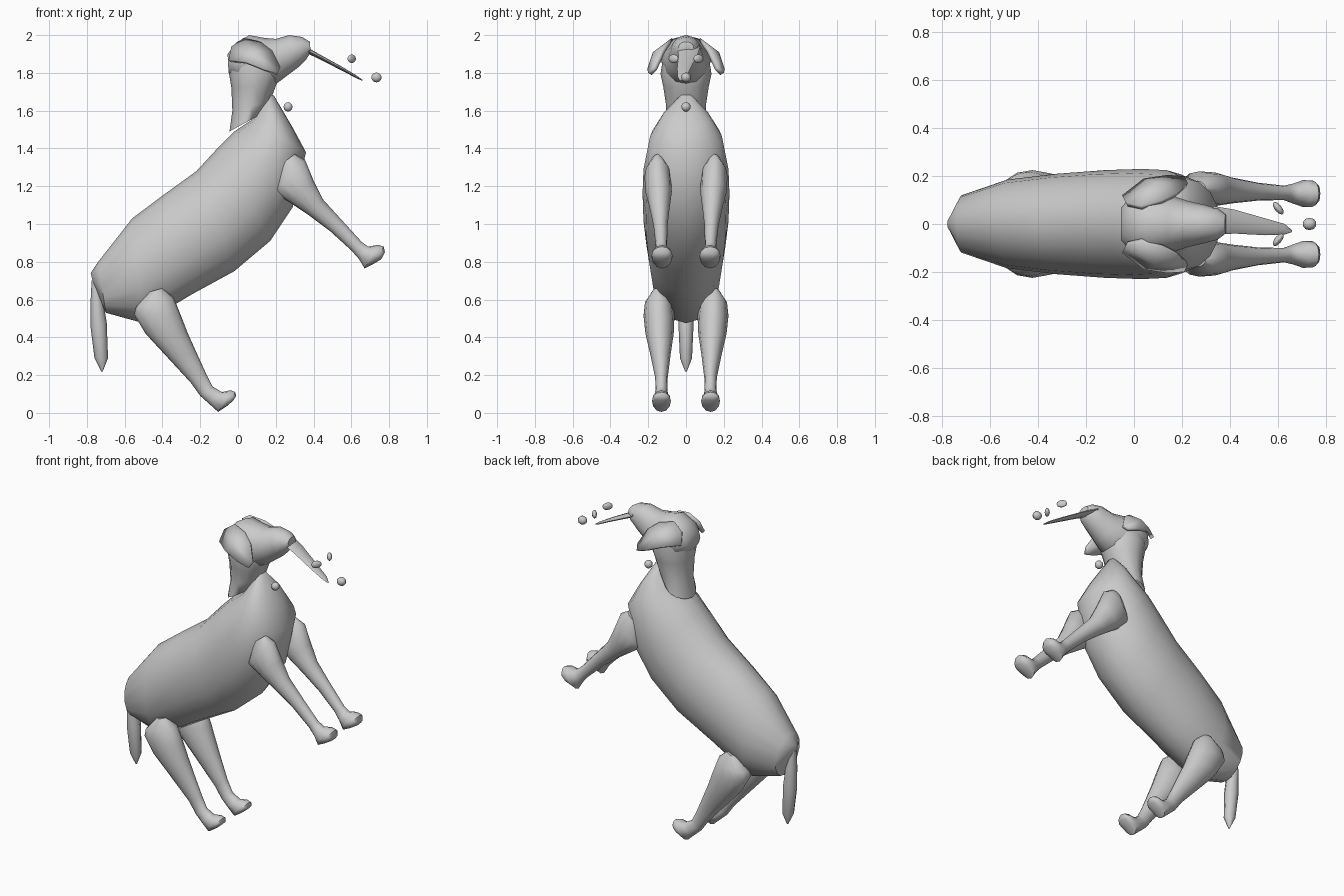
import bpy, bmesh, math
from mathutils import Vector

grey = bpy.data.materials.new("plain grey")
grey.diffuse_color = (0.6, 0.6, 0.6, 1)


def finish(name, bm, smooth=50):
    bmesh.ops.recalc_face_normals(bm, faces=bm.faces)
    me = bpy.data.meshes.new(name)
    bm.to_mesh(me)
    bm.free()
    me.materials.append(grey)
    ob = bpy.data.objects.new(name, me)
    bpy.context.collection.objects.link(ob)
    bpy.ops.object.select_all(action='DESELECT')
    ob.select_set(True)
    bpy.context.view_layer.objects.active = ob
    bpy.ops.object.shade_smooth_by_angle(angle=math.radians(smooth))
    return ob


def loft(name, rings, side=1, n=12):
    """Skin oval rings: upper x, z, lower x, z, half width, y centre."""
    bm = bmesh.new()
    loops = []
    for x1, z1, x2, z2, w, y in rings:
        a, b = Vector((x1, 0, z1)), Vector((x2, 0, z2))
        mid, half = (a + b) / 2, (a - b) / 2
        loops.append([bm.verts.new(mid + half * math.cos(t) + Vector((0, side * (y + w * math.sin(t)), 0)))
                      for t in (2 * math.pi * i / n for i in range(n))])
    for p, q in zip(loops, loops[1:]):
        for i in range(n):
            j = (i + 1) % n
            bm.faces.new((p[i], p[j], q[j], q[i]))
    bm.faces.new(loops[0])
    bm.faces.new(loops[-1])
    return finish(name, bm)


def ball(name, loc, scale, yaw=0):
    bm = bmesh.new()
    bmesh.ops.create_uvsphere(bm, u_segments=10, v_segments=6, radius=1)
    ob = finish(name, bm)
    ob.location, ob.scale, ob.rotation_euler = loc, scale, (0, 0, yaw)


# Torso, rump to chest
loft("body", [
    (-.78, .74, -.765, .68, .02, 0),
    (-.74, .80, -.70, .53, .12, 0),
    (-.56, 1.03, -.50, .475, .185, 0),
    (-.40, 1.15, -.24, .63, .21, 0),
    (-.22, 1.28, -.02, .75, .225, 0),
    (-.10, 1.41, .17, .91, .23, 0),
    (-.02, 1.49, .29, 1.09, .225, 0),
    (.07, 1.55, .36, 1.38, .19, 0),
    (.12, 1.63, .29, 1.51, .125, 0),
    (.155, 1.69, .19, 1.68, .025, 0)], n=16)

# Neck rising into the back of the skull
loft("neck", [
    (-.045, 1.49, .12, 1.58, .11, 0),
    (-.03, 1.60, .17, 1.65, .105, 0),
    (-.035, 1.72, .20, 1.73, .12, 0),
    (-.05, 1.81, .22, 1.78, .135, 0),
    (-.05, 1.90, .22, 1.88, .12, 0)])

# Skull and muzzle
loft("head", [
    (-.055, 1.90, -.05, 1.80, .07, 0),
    (-.01, 1.96, 0, 1.76, .12, 0),
    (.06, 2.0, .10, 1.73, .13, 0),
    (.14, 1.985, .20, 1.74, .115, 0),
    (.20, 1.98, .26, 1.785, .095, 0),
    (.27, 2.0, .32, 1.83, .08, 0),
    (.34, 1.99, .36, 1.87, .065, 0),
    (.38, 1.965, .385, 1.91, .04, 0)])

# Tongue: thin tapering blade
loft("tongue", [
    (.33, 1.955, .33, 1.92, .06, .015),
    (.42, 1.905, .42, 1.878, .05, .01),
    (.55, 1.833, .55, 1.812, .035, -.012),
    (.63, 1.785, .63, 1.77, .022, -.022),
    (.66, 1.762, .66, 1.758, .004, -.03)], n=8)

# Hanging tail
loft("tail", [
    (-.775, .70, -.73, .70, .025, 0),
    (-.78, .60, -.715, .60, .036, 0),
    (-.78, .45, -.695, .48, .04, 0),
    (-.76, .29, -.688, .29, .032, 0),
    (-.724, .22, -.716, .22, .005, 0)], n=8)

front_leg_rings = [
    (.30, 1.37, .22, 1.31, .03, .15),
    (.355, 1.34, .19, 1.17, .07, .15),
    (.40, 1.23, .28, 1.11, .07, .145),
    (.45, 1.13, .37, 1.05, .054, .14),
    (.55, 1.02, .49, .96, .037, .135),
    (.655, .905, .60, .86, .03, .13),
    (.69, .88, .64, .815, .042, .127),
    (.74, .89, .67, .765, .056, .127),
    (.772, .88, .72, .79, .055, .127),
    (.778, .85, .76, .815, .035, .127)]

hind_leg_rings = [
    (-.40, .66, -.47, .64, .03, .145),
    (-.34, .61, -.54, .56, .072, .145),
    (-.30, .51, -.55, .52, .082, .143),
    (-.265, .42, -.49, .42, .075, .14),
    (-.22, .32, -.37, .29, .053, .135),
    (-.17, .21, -.25, .16, .033, .13),
    (-.135, .14, -.20, .09, .032, .13),
    (-.085, .11, -.155, .05, .042, .13),
    (-.04, .12, -.105, .005, .05, .13),
    (-.015, .11, -.06, .035, .048, .13),
    (-.01, .09, -.025, .065, .03, .13)]

# Ear flap outline: x, y, z
ear_outline = [(-.05, .12, 1.87), (-.035, .09, 1.94), (.03, .075, 1.985),
               (.12, .10, 1.965), (.18, .13, 1.92), (.225, .17, 1.83),
               (.21, .20, 1.80), (.14, .205, 1.82), (.04, .19, 1.86)]

for side, label in ((1, "left"), (-1, "right")):
    loft("front_leg_" + label, front_leg_rings, side)
    loft("hind_leg_" + label, hind_leg_rings, side)

    # Ear: domed fan with thickness
    bm = bmesh.new()
    rim = [bm.verts.new((x, side * y, z)) for x, y, z in ear_outline]
    hub = bm.verts.new((.09, side * .175, 1.91))
    for i, v in enumerate(rim):
        bm.faces.new((v, rim[(i + 1) % len(rim)], hub))
    ear = finish("ear_" + label, bm)
    mod = ear.modifiers.new("thickness", 'SOLIDIFY')
    mod.thickness, mod.offset = .022, -1

    ball("eye_" + label, (.602, side * .066, 1.875), (.032, .015, .023), -side * .9)

# Loose nose and collar tag
ball("nose", (.733, 0, 1.776), (.029, .026, .026))
ball("collar_tag", (.265, 0, 1.62), (.025, .025, .025))
